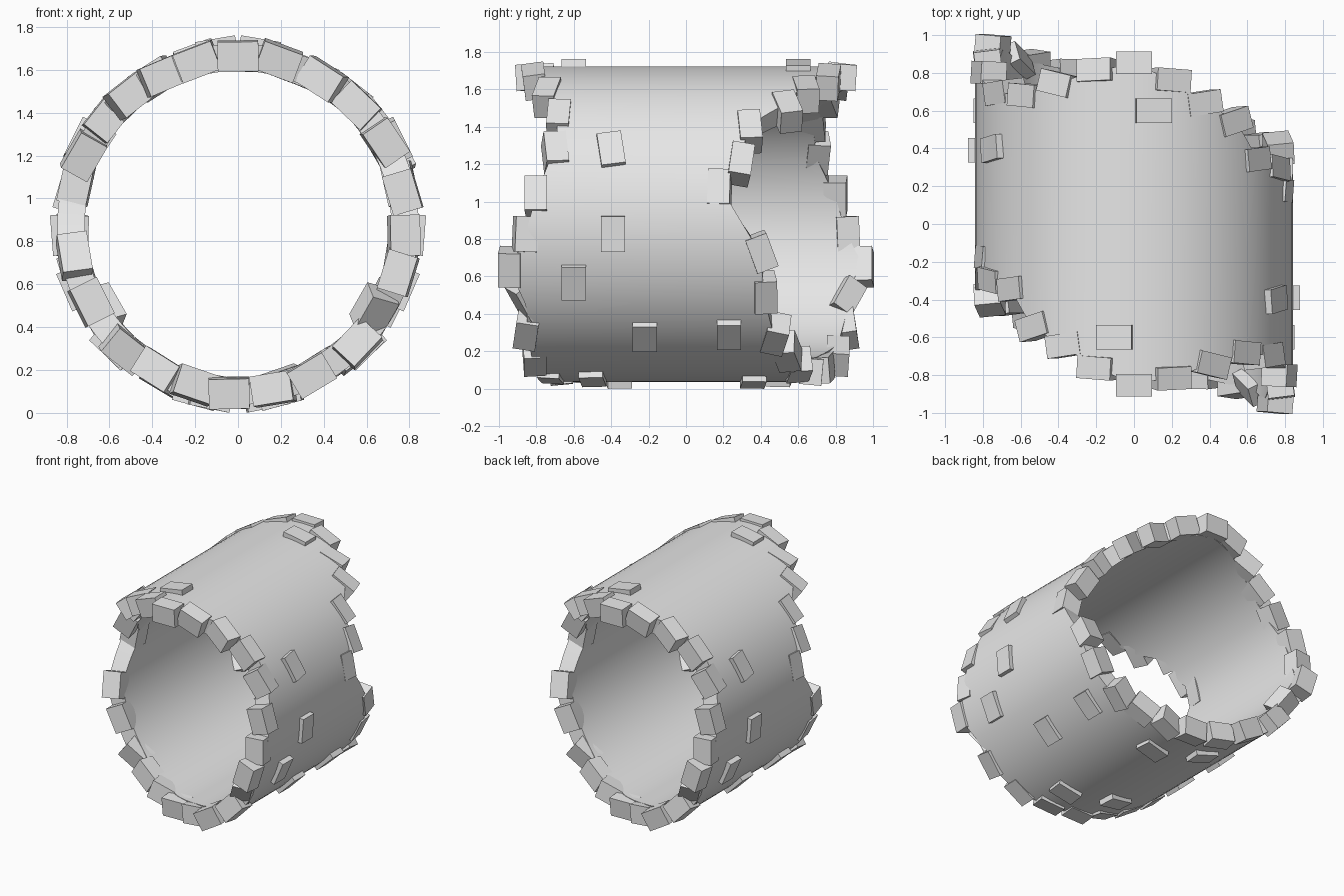
import bpy, bmesh, math, random
from mathutils import Matrix, Vector

random.seed(4)
cube = bpy.data.objects.get("Cube")
if cube:
    bpy.data.objects.remove(cube, do_unlink=True)

CENTRE_Z, OUTER, INNER, SEGMENTS = 0.88, 0.843, 0.715, 96
HALF_TURN = Matrix.Rotation(math.pi, 4, 'Z')

stone_grey = bpy.data.materials.new("stone_grey")
stone_grey.use_nodes = True
stone_grey.diffuse_color = (0.8, 0.8, 0.8, 1)
stone_grey.node_tree.nodes["Principled BSDF"].inputs["Base Color"].default_value = (0.8, 0.8, 0.8, 1)

# Front rim stones: angle from +x, y, twist about the radial direction
RIM = [(-169, -.40, 20), (-152, -.42, 0), (-132, -.48, -12), (-119, -.54, 12),
       (-105, -.60, -8), (-93, -.67, 0), (-78, -.72, 8), (-64, -.81, 0),
       (-45, -.85, -6), (-32, -.85, 25), (-17, -.94, 0), (-4, -.86, -3),
       (11, -.80, 0), (29, -.70, 5), (45, -.68, -4), (60, -.74, -12),
       (76, -.81, 2), (90, -.85, 0), (104, -.76, -4), (117, -.64, 8),
       (130, -.54, 15), (141, -.34, 5), (156, -.29, -8), (166, -.18, -2)]

# Stones showing through the outer wall: angle, y, twist
WALL = [(28, -.40, 8), (-3.5, -.39, 0), (-21.5, -.60, 0), (-45, -.22, 0),
        (-44, .23, 0), (-76, -.50, 6), (-81, .36, -4), (97, -.60, 0)]


def edge_y(angle):
    """Front edge of the wall, straight between neighbouring rim stones."""
    pts = [(RIM[-1][0] - 360, RIM[-1][1])] + [r[:2] for r in RIM] + [(RIM[0][0] + 360, RIM[0][1])]
    angle = (angle + 180) % 360 - 180
    for (a0, y0), (a1, y1) in zip(pts, pts[1:]):
        if a0 <= angle <= a1:
            return y0 + (y1 - y0) * (angle - a0) / (a1 - a0)


def add_object(name, bm):
    mesh = bpy.data.meshes.new(name)
    bmesh.ops.recalc_face_normals(bm, faces=bm.faces)
    bm.to_mesh(mesh)
    bm.free()
    mesh.materials.append(stone_grey)
    obj = bpy.data.objects.new(name, mesh)
    bpy.context.collection.objects.link(obj)
    return obj


def add_stone(bm, angle, y, radius, size, turns):
    """Add a block on the wall and its half-turn partner at the other end."""
    a = math.radians(angle)
    c, s = math.cos(a), math.sin(a)
    frame = Matrix(((c, -s, 0, radius * c), (0, 0, -1, y),
                    (s, c, 0, CENTRE_Z + radius * s), (0, 0, 0, 1)))
    for axis, turn in zip("XYZ", turns):
        frame = frame @ Matrix.Rotation(math.radians(turn), 4, axis)
    frame = frame @ Matrix.Diagonal((*size, 1))
    for m in (frame, HALF_TURN @ frame):
        bmesh.ops.create_cube(bm, size=1, matrix=m)


# Thick tunnel wall with ragged ends
bm = bmesh.new()
rings = []
for i in range(SEGMENTS):
    angle = 360 * i / SEGMENTS
    a = math.radians(angle)
    front, back = edge_y(angle), -edge_y(180 - angle)
    rings.append([bm.verts.new(Vector((r * math.cos(a), y, CENTRE_Z + r * math.sin(a))))
                  for r, y in ((OUTER, front), (OUTER, back), (INNER, back), (INNER, front))])
for i, ring in enumerate(rings):
    after = rings[(i + 1) % SEGMENTS]
    for j in range(4):
        k = (j + 1) % 4
        bm.faces.new((ring[j], ring[k], after[k], after[j]))
wall = add_object("tunnel_wall", bm)
bpy.ops.object.select_all(action='DESELECT')
wall.select_set(True)
bpy.context.view_layer.objects.active = wall
bpy.ops.object.shade_smooth_by_angle(angle=math.radians(30))

# Blocks around both broken rims
bm = bmesh.new()
for angle, y, twist in RIM:
    loose = angle == -32
    add_stone(bm, angle, y, 0.75 if loose else random.uniform(.775, .79), (.14, .19, .12),
              (twist, 30 if loose else random.uniform(-8, 8), random.uniform(-7, 7)))
add_object("rim_stones", bm)

# Blocks standing slightly proud of the outer wall
bm = bmesh.new()
for angle, y, twist in WALL:
    add_stone(bm, angle, y, 0.842, (.06, .19, .13), (twist, 0, random.uniform(-3, 3)))
add_object("wall_stones", bm)
